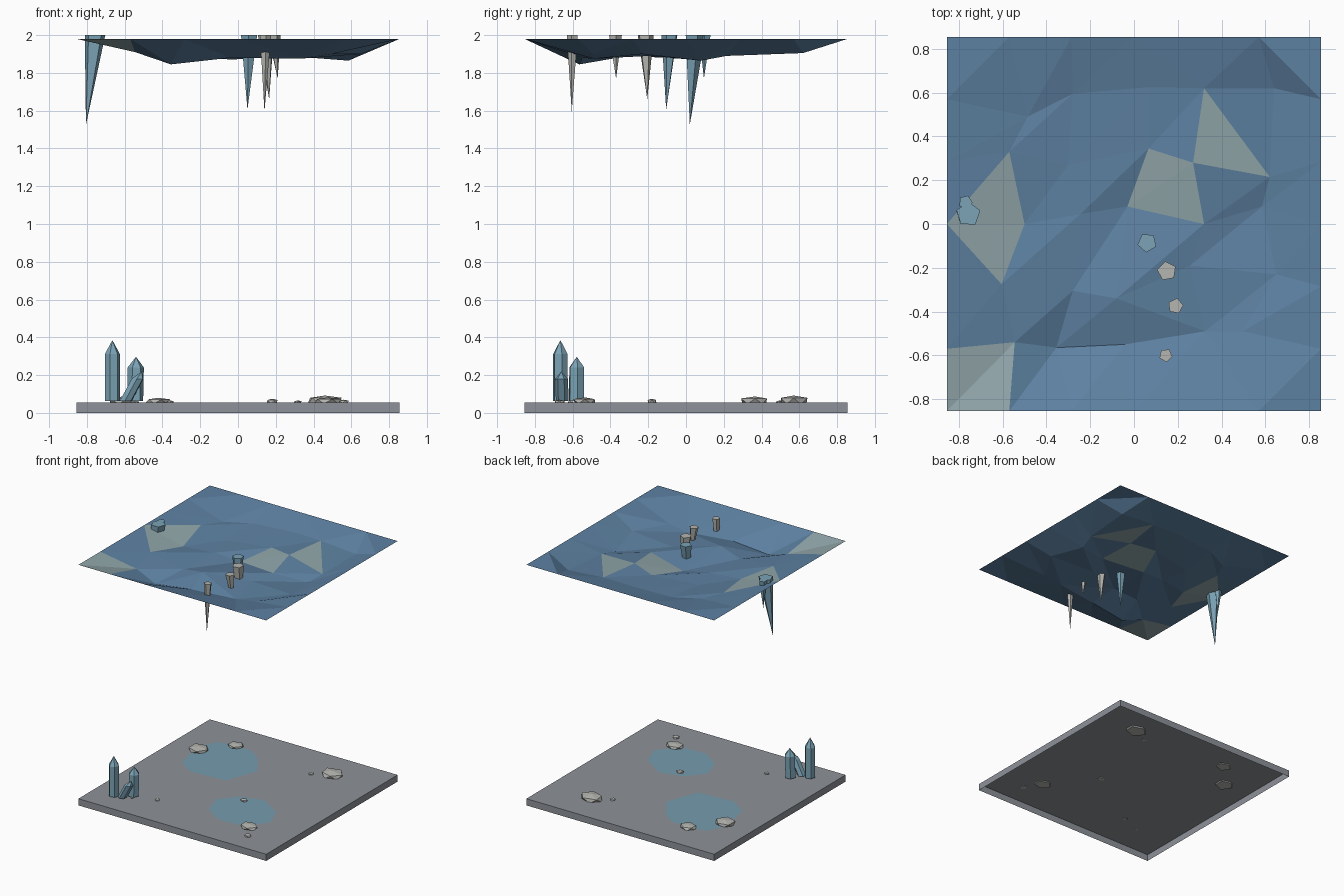
import bpy, bmesh, math, random
from mathutils import Vector

if "Cube" in bpy.data.objects:
    bpy.data.objects.remove(bpy.data.objects["Cube"])

random.seed(4)


def mat(name, r, g, b):
    m = bpy.data.materials.new(name)
    m.diffuse_color = (r, g, b, 1)
    m.use_nodes = True
    m.node_tree.nodes["Principled BSDF"].inputs["Base Color"].default_value = m.diffuse_color
    return m


STONE = mat("stone", 0.27, 0.29, 0.32)
ROCK = mat("pale_rock", 0.46, 0.46, 0.44)
ICE = mat("ice", 0.20, 0.37, 0.47)
WATER = mat("water", 0.18, 0.33, 0.42)
ROOF = mat("roof_blue", 0.11, 0.22, 0.36)
ROOF_PALE = mat("roof_pale", 0.28, 0.38, 0.40)


def finish(name, bm, *mats, normals=True):
    if normals:
        bmesh.ops.recalc_face_normals(bm, faces=bm.faces[:])
    me = bpy.data.meshes.new(name)
    bm.to_mesh(me)
    bm.free()
    for m in mats:
        me.materials.append(m)
    ob = bpy.data.objects.new(name, me)
    bpy.context.collection.objects.link(ob)
    return ob


H = 0.855      # half width of the room
TOP = 0.055    # floor level

# floor slab, open underneath
bm = bmesh.new()
bmesh.ops.create_cube(bm, size=1)
for v in bm.verts:
    v.co = Vector((v.co.x * 2 * H, v.co.y * 2 * H, (v.co.z + 0.5) * TOP))
bm.normal_update()
under = [f for f in bm.faces if f.normal.z < -0.5]
bmesh.ops.delete(bm, geom=under, context='FACES_ONLY')
finish("floor", bm, STONE, normals=False)

# faceted cave roof: 6 x 6 cells, flat rim, hanging inner points
INNER = [
    [(-.545, -.54, 1.91), (-.355, -.565, 1.845), (-.04, -.55, 1.88), (.325, -.49, 1.875), (.495, -.49, 1.90)],
    [(-.605, -.275, 1.93), (-.28, -.305, 1.89), (-.08, -.34, 1.93), (.255, -.19, 1.89), (.65, -.23, 1.90)],
    [(-.50, 0, 1.90), (-.245, .045, 1.90), (-.03, .08, 1.87), (.32, 0, 1.90), (.585, .08, 1.865)],
    [(-.57, .33, 1.93), (-.30, .27, 1.90), (.066, .345, 1.91), (.27, .28, 1.93), (.62, .215, 1.89)],
    [(-.486, .49, 1.92), (-.28, .595, 1.92), (.066, .625, 1.93), (.32, .62, 1.93), (.64, .62, 1.905)],
]
FLIPPED = {(0, 2), (4, 4), (3, 1), (3, 5), (5, 5), (4, 0)}
PALE = {(0, 0, 0), (0, 0, 1), (3, 3, 0), (3, 3, 1), (4, 4, 0), (0, 3, 0), (0, 2, 1)}
bm = bmesh.new()
grid = {}
for j in range(7):
    for i in range(7):
        inside = 0 < i < 6 and 0 < j < 6
        co = INNER[j - 1][i - 1] if inside else ((i - 3) * H / 3, (j - 3) * H / 3, 1.98)
        grid[i, j] = bm.verts.new(co)
for j in range(6):
    for i in range(6):
        a, b, c, d = grid[i, j], grid[i + 1, j], grid[i + 1, j + 1], grid[i, j + 1]
        tris = [(a, b, d), (b, c, d)] if (i, j) in FLIPPED else [(a, b, c), (a, c, d)]
        for k, t in enumerate(tris):
            bm.faces.new(t).material_index = int((i, j, k) in PALE)
finish("cave_roof", bm, ROOF, ROOF_PALE, normals=False)


def spike(name, base, tip, r, sides, m, shoulder=0.0, turn=0.0):
    """Pointed prism (with shoulder) or plain cone from base to tip."""
    bm = bmesh.new()
    base, tip = Vector(base), Vector(tip)

    def ring(c):
        return [bm.verts.new(c + Vector((r * math.cos(turn + 2 * math.pi * k / sides),
                                         r * math.sin(turn + 2 * math.pi * k / sides), 0)))
                for k in range(sides)]
    low = ring(base)
    bm.faces.new(low)
    top = low
    if shoulder:
        top = ring(base.lerp(tip, shoulder))
        for k in range(sides):
            n = (k + 1) % sides
            bm.faces.new((low[k], low[n], top[n], top[k]))
    p = bm.verts.new(tip)
    for k in range(sides):
        bm.faces.new((top[k], top[(k + 1) % sides], p))
    finish(name, bm, m)


# stalactites
for n, (base, tip, r, m) in enumerate([
    ((-.757, .045), (-.805, .02, 1.525), .057, ICE),
    ((-.77, .10), (-.77, .095, 1.77), .032, ICE),
    ((.06, -.085), (.05, -.105, 1.605), .045, ICE),
    ((.15, -.215), (.165, -.205, 1.66), .045, ROCK),
    ((.19, -.375), (.21, -.37, 1.77), .036, ROCK),
    ((.145, -.60), (.14, -.605, 1.595), .031, ROCK),
]):
    spike(f"stalactite_{n + 1}", (*base, 2.0), tip, r, 5, m, turn=0.3 + 0.9 * n)

# crystal cluster
spike("crystal_tall", (-.665, -.665, .062), (-.665, -.665, .385), .041, 6, ICE, .77, .2)
spike("crystal_middle", (-.545, -.58, .062), (-.54, -.578, .297), .043, 6, ICE, .76, .1)
spike("crystal_leaning", (-.595, -.655, .062), (-.51, -.66, .22), .034, 6, ICE, .75, .4)

# pools
POOLS = [
    [(-.588, .109), (-.649, .392), (-.583, .546), (-.465, .585), (-.27, .569),
     (-.152, .479), (-.036, .30), (-.135, .036), (-.448, .013)],
    [(.056, -.459), (-.003, -.283), (.114, -.137), (.309, -.088),
     (.498, -.215), (.562, -.387), (.422, -.55), (.219, -.561)],
]
for n, pts in enumerate(POOLS):
    bm = bmesh.new()
    bm.faces.new([bm.verts.new((x, y, TOP + .003)) for x, y in reversed(pts)])
    finish(f"pool_{n + 1}", bm, WATER, normals=False)

# loose rocks sunk slightly into the floor
for n, (x, y, rx, ry, top) in enumerate([
    (-.61, .365, .085, .08, .087), (-.425, .575, .07, .06, .08),
    (.46, .57, .10, .08, .092), (.316, .50, .022, .025, .066),
    (.475, -.535, .08, .065, .082), (.56, -.67, .03, .03, .07),
    (.18, -.18, .03, .026, .075), (-.36, -.536, .022, .022, .066),
    (-.535, -.61, .015, .015, .062),
]):
    bm = bmesh.new()
    bmesh.ops.create_icosphere(bm, subdivisions=1, radius=1)
    for v in bm.verts:
        s = random.uniform(.88, 1.1)
        z = TOP + max(v.co.z * 1.5, -.25) * (top - TOP)
        v.co = Vector((x + v.co.x * rx * s, y + v.co.y * ry * s, min(z, top)))
    finish(f"rock_{n + 1}", bm, ROCK)
